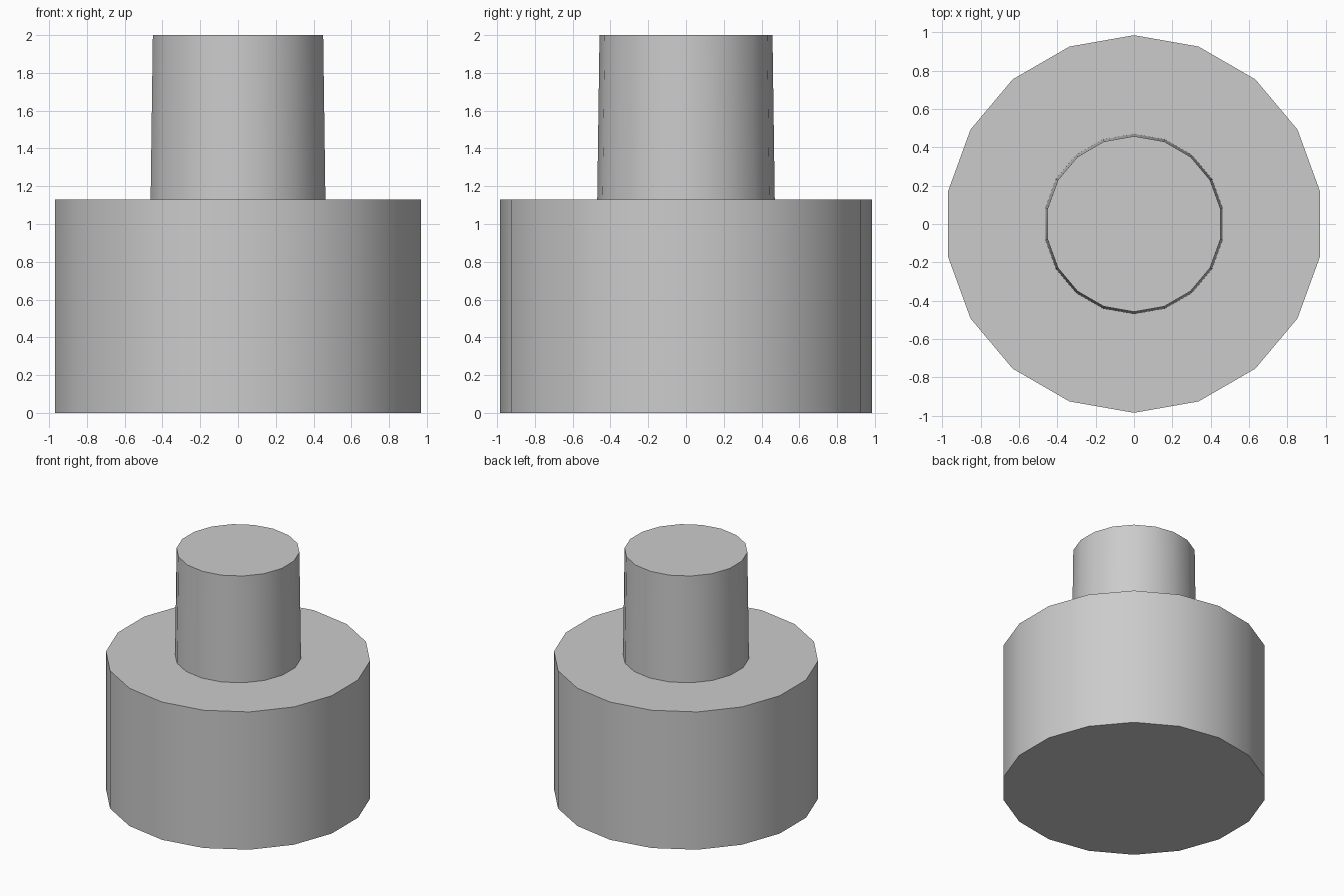
import bpy
import bmesh
import math

if "Cube" in bpy.data.objects:
    bpy.data.objects.remove(bpy.data.objects["Cube"])

SIDES = 18
# (radius, height) outline of the wide base and the slightly tapered stem
PROFILE = [(0.985, 0.0), (0.985, 1.13), (0.47, 1.13), (0.458, 2.0)]


def ring(bm, radius, z):
    step = 2 * math.pi / SIDES
    return [bm.verts.new((radius * math.sin(i * step), radius * math.cos(i * step), z))
            for i in range(SIDES)]


def lathe(name, profile):
    bm = bmesh.new()
    rings = [ring(bm, r, z) for r, z in profile]
    for low, high in zip(rings, rings[1:]):
        for i in range(SIDES):
            j = (i + 1) % SIDES
            bm.faces.new((low[i], low[j], high[j], high[i]))
    bm.faces.new(rings[0])
    bm.faces.new(rings[-1])
    bmesh.ops.recalc_face_normals(bm, faces=bm.faces[:])
    mesh = bpy.data.meshes.new(name)
    bm.to_mesh(mesh)
    bm.free()
    obj = bpy.data.objects.new(name, mesh)
    bpy.context.collection.objects.link(obj)
    return obj


# Stepped body: base drum with stem on top, smooth sides and crisp rims
body = lathe("stepped_body", PROFILE)
bpy.context.view_layer.objects.active = body
body.select_set(True)
bpy.ops.object.shade_smooth_by_angle(angle=math.radians(30))
